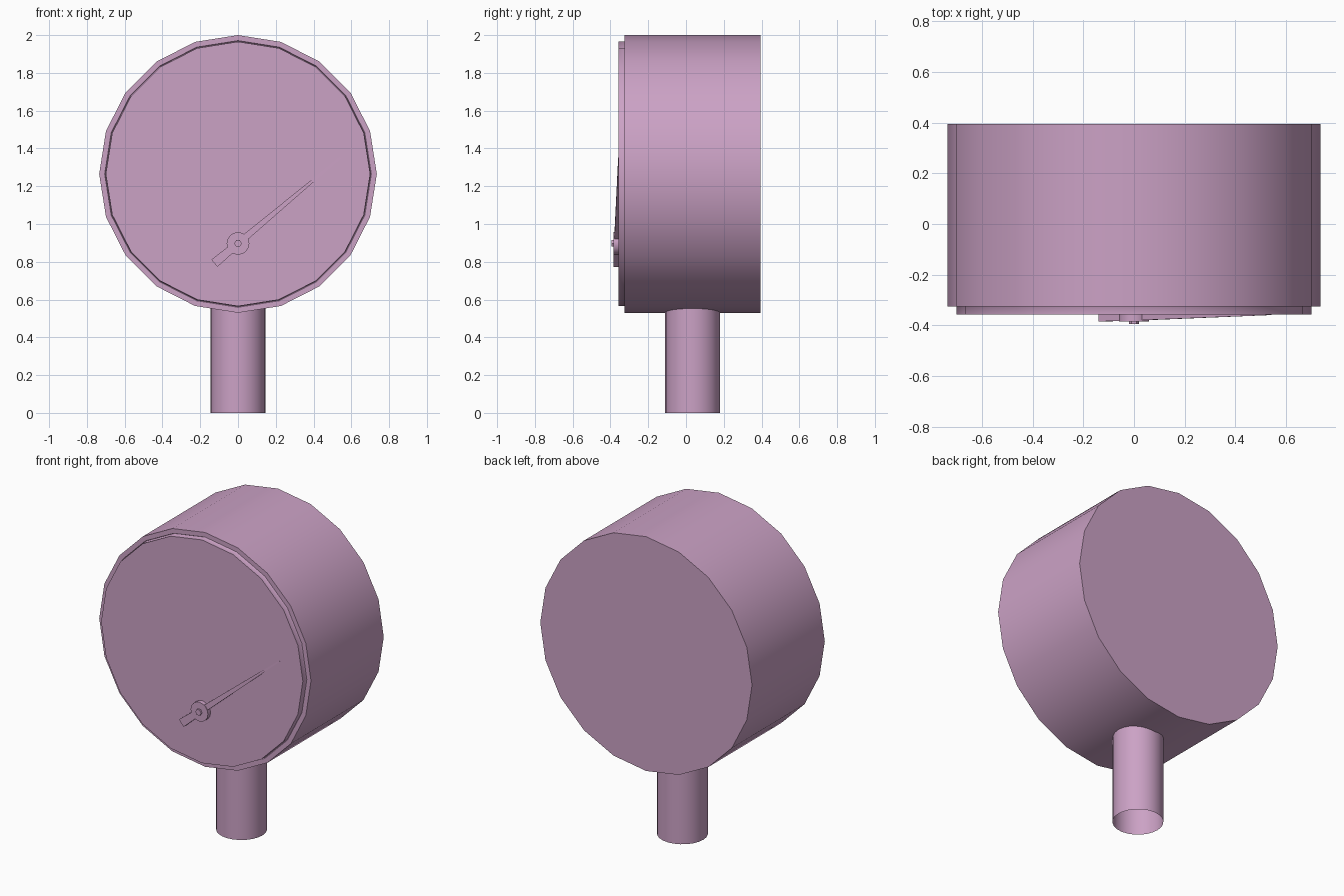
import bpy, bmesh, math
from mathutils import Matrix, Vector

if "Cube" in bpy.data.objects:
    bpy.data.objects.remove(bpy.data.objects["Cube"])

mat = bpy.data.materials.new("mauve")
mat.diffuse_color = (0.60, 0.36, 0.56, 1)
mat.use_nodes = True
mat.node_tree.nodes["Principled BSDF"].inputs["Base Color"].default_value = mat.diffuse_color


def finish(name, bm, smooth=True):
    bmesh.ops.recalc_face_normals(bm, faces=bm.faces)
    me = bpy.data.meshes.new(name)
    bm.to_mesh(me)
    bm.free()
    ob = bpy.data.objects.new(name, me)
    bpy.context.collection.objects.link(ob)
    me.materials.append(mat)
    if smooth:
        bpy.ops.object.select_all(action='DESELECT')
        ob.select_set(True)
        bpy.context.view_layer.objects.active = ob
        bpy.ops.object.shade_smooth_by_angle(angle=math.radians(32))
    return ob


def turned(name, profile, sides, z, cap_back=True):
    """Revolve (radius, y) points about a front-to-back axis at height z."""
    bm = bmesh.new()
    rings = []
    for r, y in profile:
        rings.append([bm.verts.new((r * math.cos(2 * math.pi * i / sides), y,
                                    z + r * math.sin(2 * math.pi * i / sides)))
                      for i in range(sides)])
    for a, b in zip(rings, rings[1:]):
        for i in range(sides):
            j = (i + 1) % sides
            bm.faces.new((a[i], a[j], b[j], b[i]))
    bm.faces.new(rings[-1])
    if cap_back:
        bm.faces.new(rings[0])
    return finish(name, bm)


# Drum-shaped case with a narrow groove and a raised dial
turned("gauge_case", [(0.735, 0.395), (0.735, -0.326), (0.706, -0.326),
                      (0.703, -0.321), (0.70, -0.326), (0.70, -0.357)], 20, 1.265)

# Open-ended inlet pipe
bm = bmesh.new()
bmesh.ops.create_cone(bm, cap_ends=False, segments=24, radius1=0.145,
                      radius2=0.145, depth=0.57,
                      matrix=Matrix.Translation((0, 0.035, 0.285)))
finish("inlet_pipe", bm)

# Needle hub and centre pin
PIVOT = 0.897
turned("needle_hub", [(0.06, -0.356), (0.06, -0.384)], 16, PIVOT)
turned("hub_pin", [(0.02, -0.384), (0.02, -0.395)], 6, PIVOT)


def bar(name, stations, angle):
    """Box along the needle direction; stations are (distance, half width, front y)."""
    d = Vector((math.cos(angle), 0, math.sin(angle)))
    n = Vector((-d.z, 0, d.x))
    bm = bmesh.new()
    ends = []
    for s, w, y in stations:
        c = Vector((0, 0, PIVOT)) + d * s
        ends.append([bm.verts.new(c + n * k * w + Vector((0, yy, 0)))
                     for k, yy in ((1, y), (-1, y), (-1, -0.355), (1, -0.355))])
    a, b = ends
    for i in range(4):
        j = (i + 1) % 4
        bm.faces.new((a[i], a[j], b[j], b[i]))
    bm.faces.new(a)
    bm.faces.new(b)
    return finish(name, bm, False)


# Tapered pointer and its counterweight tail
bar("pointer", [(0.03, 0.018, -0.380), (0.705, 0.004, -0.359)], math.radians(40))
bar("pointer_tail", [(-0.163, 0.025, -0.384), (-0.03, 0.020, -0.382)], math.radians(40))
